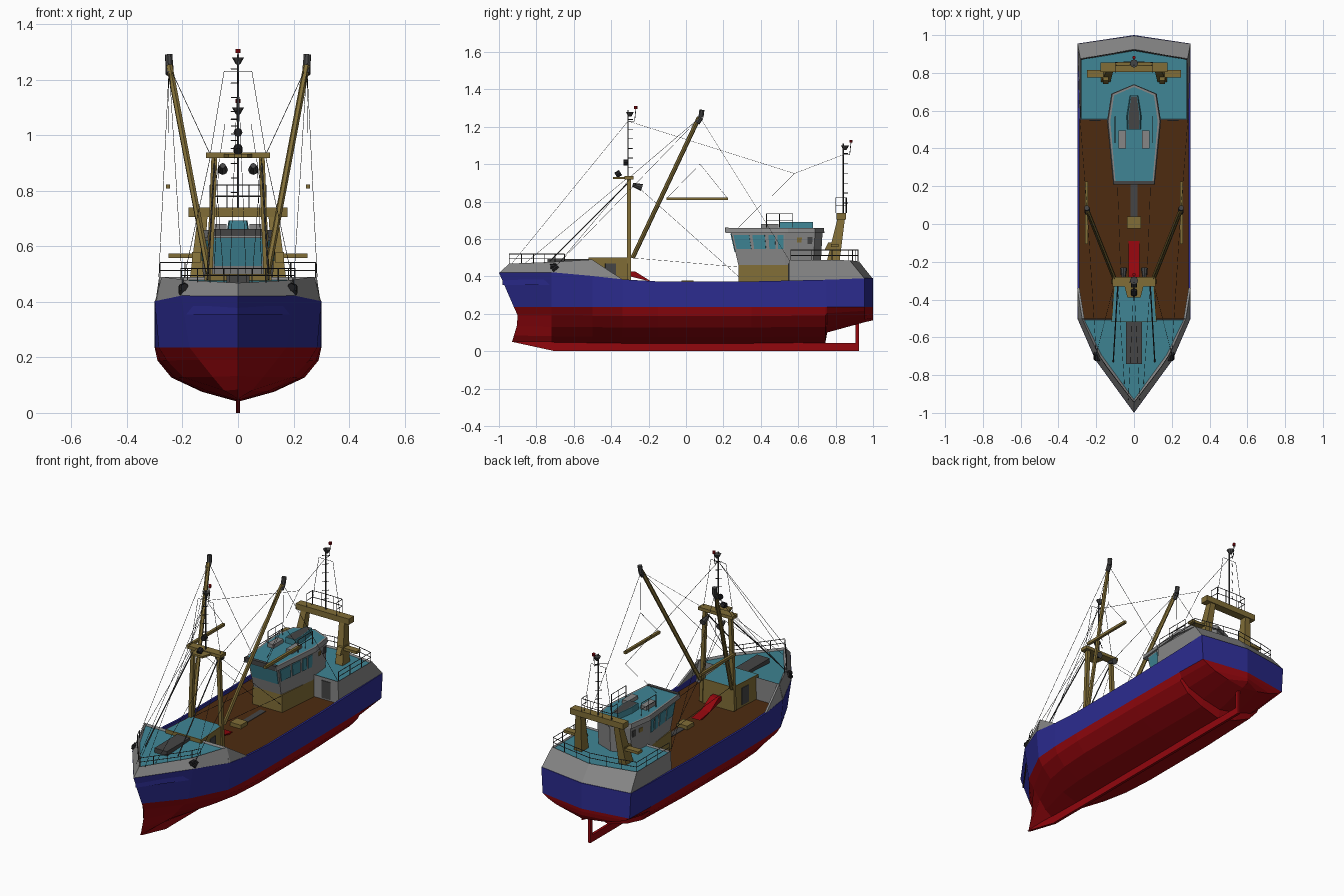
import bpy, bmesh, math
from mathutils import Vector, Matrix

if "Cube" in bpy.data.objects:
    bpy.data.objects.remove(bpy.data.objects["Cube"])

def mat(name, r, g, b):
    m = bpy.data.materials.new(name)
    m.diffuse_color = (r, g, b, 1)
    m.use_nodes = True
    m.node_tree.nodes["Principled BSDF"].inputs["Base Color"].default_value = m.diffuse_color
    return m

BLUE = mat("hull_blue", .025, .025, .28)
RED = mat("hull_red", .29, .002, .004)
OLIVE = mat("olive_yellow", .22, .155, .038)
TEAL = mat("deck_teal", .05, .235, .30)
GREY = mat("house_grey", .24, .24, .24)
BROWN = mat("deck_brown", .075, .024, .005)
DARK = mat("dark_grey", .06, .06, .06)
BLACK = mat("rigging_black", .015, .015, .017)

def finish(name, bm, *mats):
    me = bpy.data.meshes.new(name)
    bm.to_mesh(me)
    bm.free()
    for m in mats:
        me.materials.append(m)
    ob = bpy.data.objects.new(name, me)
    bpy.context.collection.objects.link(ob)
    return ob

def sym(pts):
    """Mirror a half outline across x = 0 into a closed one."""
    return pts + [(-x, y, z) for x, y, z in reversed(pts) if x > 1e-6]

def at(pts, z):
    return [(x, y, z) for x, y in pts]

def prism(name, low, high, m, cap=None, rim=0, sink=0):
    """Solid between two outlines; the cap can be inset in another colour."""
    bm = bmesh.new()
    a = [bm.verts.new(p) for p in low]
    b = [bm.verts.new(p) for p in high]
    n = len(a)
    for i in range(n):
        bm.faces.new((a[i], a[(i + 1) % n], b[(i + 1) % n], b[i]))
    bm.faces.new(a[::-1])
    top = bm.faces.new(b)
    bmesh.ops.recalc_face_normals(bm, faces=bm.faces)
    if cap:
        bmesh.ops.inset_individual(bm, faces=[top], thickness=rim, depth=-sink)
        top.material_index = 1
    return finish(name, bm, m, cap or m)

def box(name, x, y, z, m):
    r = [(x[0], y[0]), (x[1], y[0]), (x[1], y[1]), (x[0], y[1])]
    return prism(name, at(r, z[0]), at(r, z[1]), m)

def rods(name, paths, r, m, n=5, r2=None):
    """Round bars along polylines, joined as one object."""
    bm = bmesh.new()
    for path in paths:
        for p, q in zip(path, path[1:]):
            p, q = Vector(p), Vector(q)
            d = q - p
            M = Matrix.Translation((p + q) / 2) @ d.to_track_quat('Z', 'Y').to_matrix().to_4x4() @ Matrix.Rotation(math.pi / 4, 4, 'Z')
            bmesh.ops.create_cone(bm, cap_ends=True, segments=n, radius1=r, radius2=r if r2 is None else r2, depth=d.length, matrix=M)
    return finish(name, bm, m)

def both(paths):
    return paths + [[(-x, y, z) for x, y, z in p] for p in paths]

def pane(name, quad, u, v, m):
    """Thin plate on a wall quad (bottom a,b / top c,d), placed by fractions."""
    a, b, c, d = map(Vector, quad)
    nrm = (b - a).cross(d - a).normalized() * .004
    P = [a.lerp(b, s).lerp(d.lerp(c, s), t) for s, t in ((u[0], v[0]), (u[1], v[0]), (u[1], v[1]), (u[0], v[1]))]
    return prism(name, [p - nrm for p in P], [p + nrm for p in P], m)

def rail(name, path, h, r=.002):
    up = lambda k: [(x, y, z + k) for x, y, z in path]
    return rods(name, [up(h), up(h / 2)] + [[p, (p[0], p[1], p[2] + h)] for p in path], r, DARK)

# --- hull: lofted half sections (y, low, waterline, top widths, bottom z, sheer z)
SECT = [(0, .045), (.13, .08), (.24, .13), (.29, .19), (.30, .235)]
STATIONS = [(-1, 0, 0, 0, .05, .42), (-.72, .38, .58, .68, .045, .422), (-.5, .82, .95, 1, .042, .402),
            (-.34, .95, .99, 1, .04, .384), (-.15, 1, 1, 1, .04, .373), (.35, 1, 1, 1, .04, .373),
            (.745, .95, .99, 1, .045, .382), (.755, .95, .99, 1, .10, .382), (.955, .84, .97, 1, .155, .39), (1, 0, 0, 0, .165, .39)]
STEM = [-.93, -.92, -.905, -.90, -.92, -1, -.985, -.98, -.98]
bm = bmesh.new()
for s in (1, -1):
    rows = []
    for k, (y, lo, wl, tp, bot, sh) in enumerate(STATIONS):
        w = [lo, lo, lo, (lo + wl) / 2, wl]
        pts = [(x * f, y, bot + (z - .045) * (.235 - bot) / .19) for (x, z), f in zip(SECT, w)]
        xi = max(.3 * tp - .012, 0)
        yi = min(y, .985)
        pts += [(.3 * tp, y, sh), (xi, yi, sh), (xi, yi, .354), (0, yi, .354)]
        if k == 0:
            pts = [(x, STEM[j], z) for j, (x, _, z) in enumerate(pts)]
        rows.append([bm.verts.new((s * x, yy, z)) for x, yy, z in pts])
    for a, b in zip(rows, rows[1:]):
        for j in range(8):
            f = bm.faces.new((a[j], b[j], b[j + 1], a[j + 1]))
            f.material_index = 0 if j < 4 else 1 if j < 7 else 2
bmesh.ops.remove_doubles(bm, verts=bm.verts, dist=1e-4)
bmesh.ops.recalc_face_normals(bm, faces=bm.faces)
finish("hull", bm, RED, BLUE, BROWN)

# --- keel and stern post
side = [(-.93, .05), (-.70, 0), (.925, 0), (.925, .17), (.905, .17), (.905, .043), (-.70, .055)]
prism("keel", [(-.008, y, z) for y, z in side], [(.008, y, z) for y, z in side], RED)

# --- forecastle with wedge bulwarks, hatch and entrance house
prism("forecastle", sym([(0, -.998, .42), (.203, -.72, .422), (.299, -.5, .402)]),
      sym([(0, -.945, .468), (.185, -.70, .478), (.275, -.5, .49)]), GREY, TEAL, .014, .012)
prism("forecastle_bulkhead", [(-.285, -.52, .35), (.285, -.52, .35), (.27, -.52, .475), (-.27, -.52, .475)],
      [(-.285, -.502, .35), (.285, -.502, .35), (.27, -.502, .475), (-.27, -.502, .475)], GREY)
for s in (1, -1):
    w = [(-.51, .402), (-.34, .384), (-.50, .488)]
    prism("bow_wedge", [(s * (.299 - (z - .39) * .25), y, z) for y, z in w],
          [(s * (.287 - (z - .39) * .25), y, z) for y, z in w], GREY)
    for k, (x, y) in enumerate([(.2, -.70), (.192, -.71)]):
        rods("anchor", [[(s * x, y - .015, .432 + .02 * k), (s * x, y + .015, .455)]], .014, BLACK, 8)
box("bow_hatch", (-.042, .042), (-.74, -.5), (.46, .492), DARK)
h = [(.12, -.52), (.105, -.30)]
prism("entrance_house", sym(at(h, .35)), sym(at(h, .50)), OLIVE, TEAL, .006, 0)
for s in (1, -1):
    q = [(s * .12, -.52, .36), (s * .105, -.30, .36), (s * .105, -.30, .5), (s * .12, -.52, .5)]
    pane("entrance_door", q, (.40, .66), (.05, .78), DARK)

# --- working deck fittings
box("deck_box", (-.036, .036), (-.025, .04), (.35, .377), OLIVE)
box("deck_channel", (-.018, .018), (.04, .24), (.35, .357), DARK)
ch = [(-.30, .425), (-.27, .425), (-.19, .375), (-.09, .36), (-.12, .355), (-.30, .40)]
prism("red_chute", [(-.028, y, z) for y, z in ch], [(.028, y, z) for y, z in ch], RED)

# --- aft house
prism("aft_house", sym([(.289, .55, .355), (.299, .955, .388), (0, .998, .388)]),
      sym([(.284, .55, .488), (.284, .875, .486), (0, .925, .48)]), GREY, TEAL, .008, .010)
for s in (1, -1):
    q = [(s * .12, .55, .36), (s * .285, .55, .36), (s * .285, .55, .488), (s * .12, .55, .488)]
    pane("aft_door", q, (.35, .7), (.03, .85), DARK)

# --- wheelhouse: olive base, grey cabin, windows, roof
base = [(.10, .28), (.125, .56)]
prism("wheelhouse_base", sym(at(base, .35)), sym(at(base, .46)), OLIVE)
lo = at([(.092, .28), (.125, .53), (.108, .68), (0, .72)], .46)
hi = at([(.102, .24), (.132, .53), (.112, .69), (0, .73)], .635)
prism("wheelhouse", sym(lo), sym(hi), GREY)
neg = lambda p: (-p[0], p[1], p[2])
pane("front_window", [neg(lo[0]), lo[0], hi[0], neg(hi[0])], (.05, .95), (.40, .97), TEAL)
for s in (1, -1):
    f = (lambda p: p) if s > 0 else neg
    q = [f(p) for p in (lo[0], lo[1], hi[1], hi[0])]
    for u in ((.04, .33), (.39, .62), (.69, .81), (.86, .97)):
        pane("side_window", q, u, (.50, .92), TEAL)
    q = [f(p) for p in (lo[1], lo[2], hi[2], hi[1])]
    pane("lifebuoy", q, (.40, .56), (.70, .84), OLIVE)
    pane("aft_window", q, (.76, .92), (.64, .86), DARK)
roof = [(.11, .21), (.143, .545), (.12, .69), (0, .74)]
prism("wheelhouse_roof", sym(at(roof, .632)), sym(at([(x * .96, y * .99 + .005) for x, y in roof], .658)), GREY, TEAL, .012, 0)
box("roof_front_visor", (-.104, .104), (.208, .228), (.636, .662), DARK)
fun = [(.036, .50), (.04, .57), (.022, .68)]
prism("funnel", sym(at(fun, .655)), sym(at([(x * .85, y) for x, y in fun], .692)), TEAL, DARK, .005, 0)
for s in (1, -1):
    box("roof_locker", (s * .062 - .02, s * .062 + .02), (.40, .495), (.655, .680), GREY)
    rail("roof_rail", [(s * .10, y, .66) for y in (.43, .50, .57)], .075)

# --- stern gantry
for s in (1, -1):
    r = lambda x0, x1, y0, y1, z: [(s * x, y, z) for x, y in ((x0, y0), (x1, y0), (x1, y1), (x0, y1))]
    prism("gantry_leg", r(.125, .175, .75, .82, .47), r(.11, .145, .81, .85, .71), OLIVE)
    prism("gantry_arm", r(.13, .25, .775, .815, .558), r(.13, .25, .775, .815, .574), OLIVE)
    prism("gantry_brace", r(.135, .165, .74, .80, .54), r(.135, .165, .76, .82, .58), OLIVE)
box("gantry_beam", (-.178, .178), (.805, .855), (.705, .74), OLIVE)
rail("gantry_rail", sym([(.10, .80, .74), (.10, .855, .74), (.04, .858, .74)]), .08)

# --- fore mast frame with platform and floodlights
legs = [[(.108, -.305, .36), (.085, -.305, .925)]]
rods("mast_frame_legs", both(legs), .015, OLIVE, 4)
box("mast_crossbeam", (-.115, .115), (-.33, -.28), (.918, .937), OLIVE)
prism("mast_platform", sym(at([(.05, -.33), (.035, -.39)], .92)), sym(at([(.05, -.33), (.035, -.39)], .932)), OLIVE)
rods("floodlights", both([[(.055, -.285, .89), (.055, -.235, .875)]]), .010, DARK, 8, .019)
rods("mast_lamps", [[(0, -.31, 1.01), (0, -.335, 1.01)], [(0, -.375, .94), (0, -.35, .955)]], .016, BLACK, 8)

# --- pole masts with rungs, radar, stays and lamp
for name, y, z0, z1, w, ct in (("fore", -.31, .93, 1.29, .05, 1.23), ("aft", .84, .74, 1.11, .047, 1.04)):
    rods(name + "_mast", [[(0, y, z0), (0, y, z1)]], .004, DARK, 6)
    n = 7
    rods(name + "_rungs", [[(-.025, y, z0 + (z1 - z0) * i / n), (.002, y + .025, z0 + (z1 - z0) * i / n)] for i in range(1, n)], .002, DARK)
    rods(name + "_stays", both([[(0, y, ct), (w, y, ct), (w * 2, y, z0)]]), .0012, BLACK, 4)
    rods(name + "_radar", [[(0, y + .01, z1 - .035), (0, y + .01, z1 - .01)]], .008, DARK, 8, .022)
    rods(name + "_lamp", [[(0, y + .042, z1 + .005), (0, y + .042, z1 + .02)]], .009, RED, 8)
    rods(name + "_lamp_arm", [[(0, y, z1 - .06), (0, y + .035, z1 - .06), (0, y + .042, z1 + .005)]], .002, DARK)

# --- derrick booms, tip blocks and hanging beams
rods("derrick_booms", both([[(.105, -.285, .50), (.247, .07, 1.25)]]), .012, OLIVE, 6)
rods("boom_blocks", both([[(.247, .06, 1.22), (.247, .08, 1.25), (.25, .085, 1.29)]]), .014, DARK, 8)
rods("hanging_beams", both([[(.252, -.105, .815), (.252, .225, .815)]]), .011, OLIVE, 4)

# --- rigging wires
tip = (.248, .075, 1.25)
rods("rigging", both([
    [tip, (.2, -.69, .46)], [tip, (.10, -.30, .93)], [tip, (.285, .55, .49)],
    [tip, (.252, .075, 1.0), (.252, -.10, .82)], [(.252, .075, 1.0), (.252, .22, .82)],
    [(.10, -.30, .92), (.2, -.69, .46)], [(.07, -.27, .89), (.09, .28, .40)], [(.09, -.3, .50), (.09, .28, .45)],
    [(.0, -.31, 1.23), (.03, -.93, .47)], [(.085, -.32, .92), (.05, -.86, .47)]]), .0011, BLACK, 4)
rods("long_stay", [[(0, -.31, 1.23), (0, .58, .95), (0, .84, 1.05)], [(0, .58, .95), (0, .46, .83)],
                   [(0, .40, .78), (0, .28, .66)]], .0011, BLACK, 4)
rods("mast_forestays", both([[(.085, -.31, .90), (.11, -.73, .48)]]), .0035, DARK)

# --- rails on bow and stern
bow = [(0, -.945), (.05, -.88), (.10, -.815), (.145, -.755), (.182, -.70), (.205, -.65)]
stern = [(.28, .56), (.28, .67), (.28, .78), (.28, .87), (.19, .89), (.10, .905), (0, .92)]
for s in (1, -1):
    rail("bow_rail", [(s * x, y, .47) for x, y in bow], .05)
    rail("stern_rail", [(s * x, y, .483) for x, y in stern], .058)
